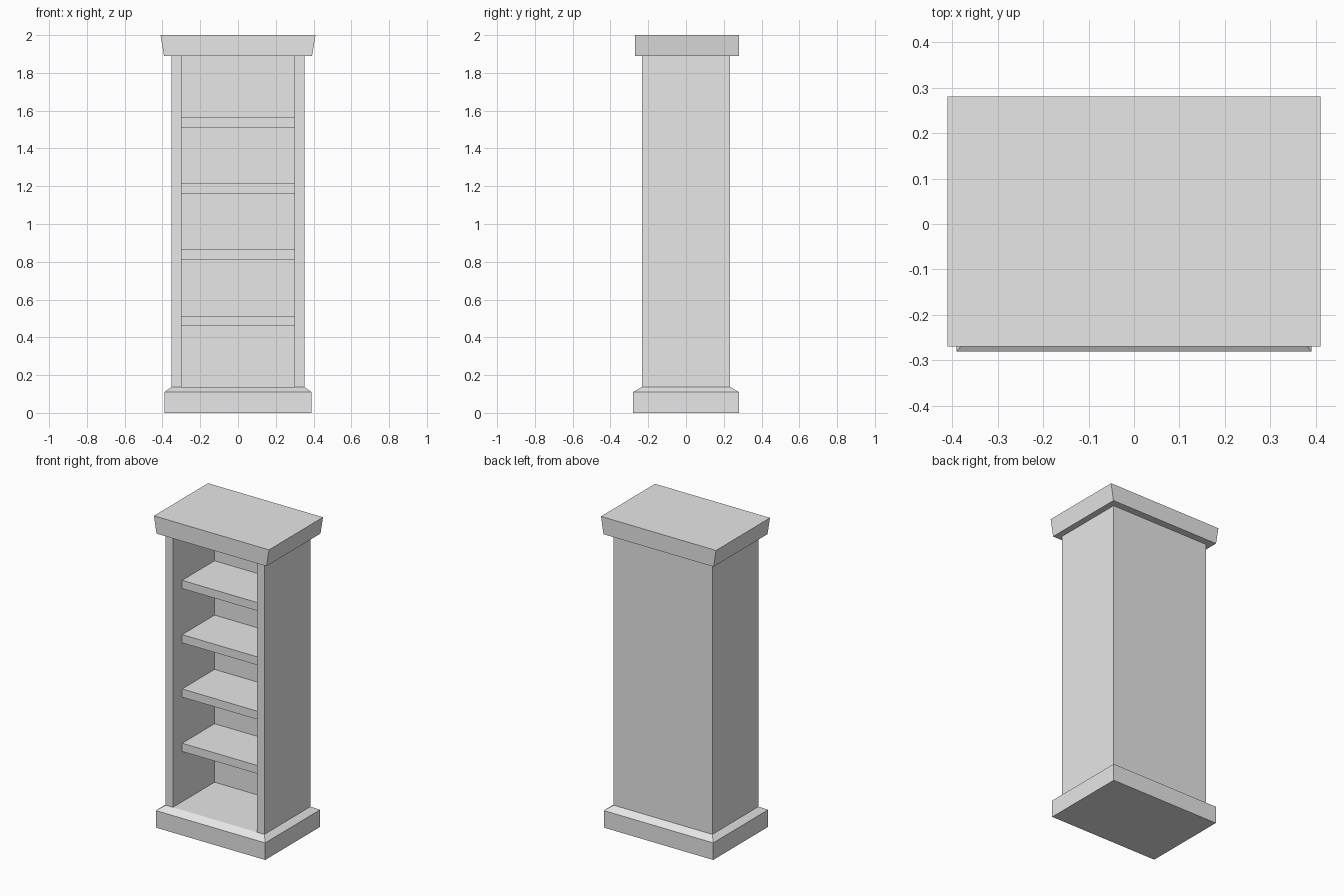
import bpy
import bmesh

# Remove the default cube
default = bpy.data.objects.get("Cube")
if default:
    bpy.data.objects.remove(default, do_unlink=True)

GREY = (0.8, 0.8, 0.8, 1.0)
grey = bpy.data.materials.new("light_grey")
grey.use_nodes = True
grey.diffuse_color = GREY
for node in grey.node_tree.nodes:
    if node.type == 'BSDF_PRINCIPLED':
        node.inputs["Base Color"].default_value = GREY


def loft(name, *rings):
    """Closed solid through rectangles given as (x0, x1, y0, y1, z), bottom up."""
    bm = bmesh.new()
    loops = [[bm.verts.new((x, y, z)) for x, y in
              ((x0, y0), (x1, y0), (x1, y1), (x0, y1))]
             for x0, x1, y0, y1, z in rings]
    for low, high in zip(loops, loops[1:]):
        for i in range(4):
            j = (i + 1) % 4
            bm.faces.new((low[i], low[j], high[j], high[i]))
    bm.faces.new(loops[0][::-1])
    bm.faces.new(loops[-1])
    mesh = bpy.data.meshes.new(name)
    bm.to_mesh(mesh)
    bm.free()
    mesh.materials.append(grey)
    obj = bpy.data.objects.new(name, mesh)
    bpy.context.collection.objects.link(obj)
    return obj


def box(name, x0, x1, y0, y1, z0, z1):
    return loft(name, (x0, x1, y0, y1, z0), (x0, x1, y0, y1, z1))


half_w, half_d = 0.352, 0.234     # outer size of the case
inner_w, back_y = 0.30, 0.19      # inside of the case
floor_z, ceiling_z = 0.137, 1.89

# Plinth with a chamfered top edge
loft("plinth",
     (-0.39, 0.39, -0.28, 0.28, 0),
     (-0.39, 0.39, -0.28, 0.28, 0.11),
     (-half_w, half_w, -half_d, half_d, floor_z))

# Case: two sides and a back
box("right_side", -half_w, -inner_w, -half_d, half_d, floor_z, ceiling_z)
box("left_side", inner_w, half_w, -half_d, half_d, floor_z, ceiling_z)
box("back_panel", -inner_w, inner_w, back_y, half_d, floor_z, ceiling_z)

# Four recessed shelves
for i in range(4):
    z = 0.461 + 0.35 * i
    box(f"shelf_{i + 1}", -inner_w, inner_w, -0.14, back_y, z, z + 0.053)

# Top cap, its ends flaring outwards
loft("top_cap",
     (-0.392, 0.392, -0.27, 0.28, ceiling_z),
     (-0.41, 0.41, -0.27, 0.28, 2.0))
